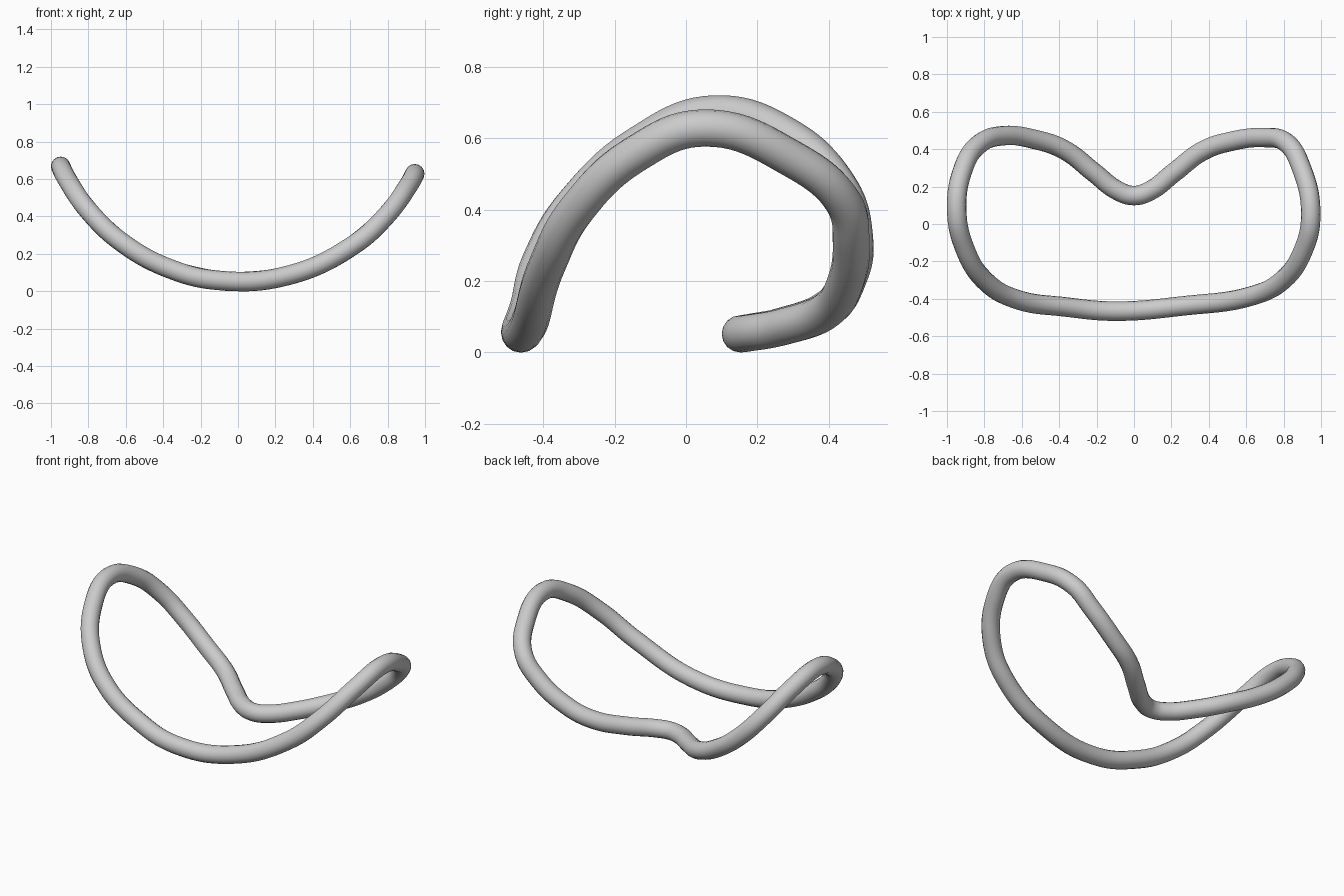
import bpy, math

if "Cube" in bpy.data.objects:
    bpy.data.objects.remove(bpy.data.objects["Cube"])

TUBE = 0.052     # tube radius
BEND = 1.05      # radius of the upward bend seen from the front
BEND_X = 0.008   # x position of the lowest point

# Outline of the loop seen from above
outline = [
    (-0.1, -0.466), (-0.37, -0.443), (-0.62, -0.405), (-0.79, -0.31), (-0.905, -0.13),
    (-0.948, 0.08), (-0.915, 0.29), (-0.83, 0.425), (-0.7, 0.472),
    (-0.53, 0.452), (-0.37, 0.395), (-0.21, 0.272), (-0.09, 0.18),
    (0.0, 0.152), (0.09, 0.18), (0.21, 0.272), (0.37, 0.392),
    (0.52, 0.442), (0.7, 0.462), (0.81, 0.438), (0.895, 0.30),
    (0.945, 0.05), (0.905, -0.14), (0.79, -0.305), (0.62, -0.387), (0.27, -0.437),
]


def bend_height(x):
    return TUBE + BEND - math.sqrt(BEND ** 2 - (x - BEND_X) ** 2)


# Closed round tube following the outline, wrapped onto the bend
curve = bpy.data.curves.new("bent_loop", 'CURVE')
curve.dimensions = '3D'
curve.resolution_u = 10
curve.bevel_depth = TUBE
curve.bevel_resolution = 6
spline = curve.splines.new('BEZIER')
spline.bezier_points.add(len(outline) - 1)
for point, (x, y) in zip(spline.bezier_points, outline):
    point.co = (x, y, bend_height(x))
    point.handle_left_type = point.handle_right_type = 'AUTO'
spline.use_cyclic_u = True

loop = bpy.data.objects.new("bent_loop", curve)
bpy.context.collection.objects.link(loop)
bpy.context.view_layer.objects.active = loop
loop.select_set(True)
bpy.ops.object.convert(target='MESH')
bpy.ops.object.shade_smooth()
